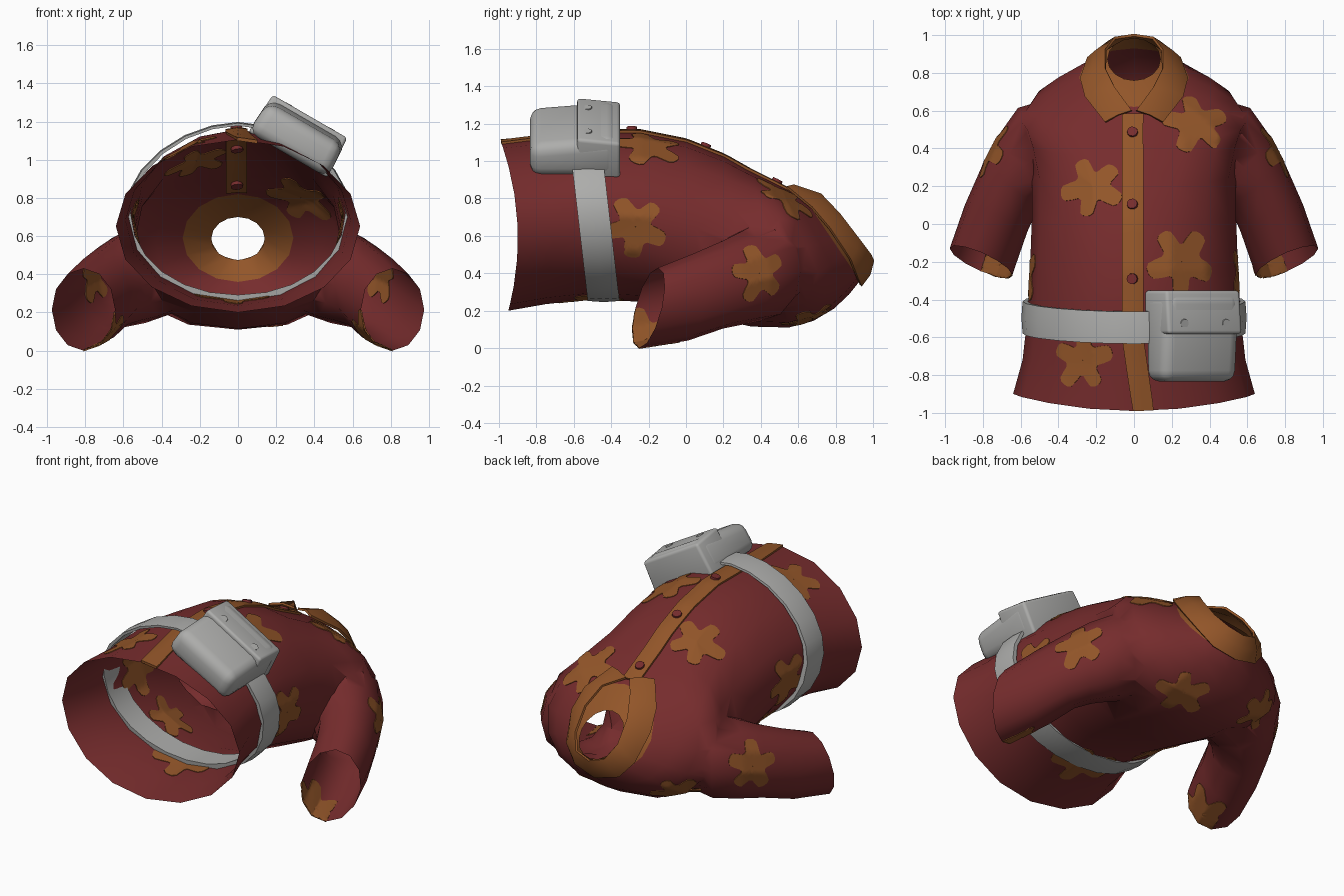
import bpy, bmesh, math
from mathutils import Vector, Matrix
from mathutils.bvhtree import BVHTree

if "Cube" in bpy.data.objects:
    bpy.data.objects.remove(bpy.data.objects["Cube"])

def material(name, rgb):
    m = bpy.data.materials.new(name)
    m.diffuse_color = (*rgb, 1)
    m.use_nodes = True
    m.node_tree.nodes["Principled BSDF"].inputs["Base Color"].default_value = m.diffuse_color
    return m

RED = material("dark_red_cloth", (0.18, 0.025, 0.026))
ORANGE = material("orange_cloth", (0.29, 0.092, 0.022))
GREY = material("grey_canvas", (0.42, 0.42, 0.41))
CAP = material("cap_helper", (0.2, 0.03, 0.03))

def apply_mod(ob, kind, **settings):
    bpy.context.view_layer.objects.active = ob
    mod = ob.modifiers.new(kind, kind)
    for k, v in settings.items():
        setattr(mod, k, v)
    bpy.ops.object.modifier_apply(modifier=mod.name)

def shade(ob, angle=40):
    bpy.ops.object.select_all(action='DESELECT')
    ob.select_set(True)
    bpy.context.view_layer.objects.active = ob
    bpy.ops.object.shade_smooth_by_angle(angle=math.radians(angle))

def finish(name, bm, mats):
    bmesh.ops.recalc_face_normals(bm, faces=bm.faces)
    me = bpy.data.meshes.new(name)
    bm.to_mesh(me)
    bm.free()
    ob = bpy.data.objects.new(name, me)
    bpy.context.collection.objects.link(ob)
    for m in mats:
        me.materials.append(m)
    return ob

def grid(name, rows, mats, closed=False, caps=False, orange_from=99):
    """Loft rows of points; optional fan caps get material slot 2."""
    bm = bmesh.new()
    vs = [[bm.verts.new(p) for p in r] for r in rows]
    n = len(rows[0])
    for i in range(len(vs) - 1):
        for j in range(n if closed else n - 1):
            k = (j + 1) % n
            f = bm.faces.new((vs[i][j], vs[i][k], vs[i + 1][k], vs[i + 1][j]))
            f.material_index = 1 if i >= orange_from else 0
    if caps:
        for r in (vs[0], vs[-1]):
            c = bm.verts.new(sum((v.co for v in r), Vector()) / n)
            for j in range(n):
                bm.faces.new((r[j], r[(j + 1) % n], c)).material_index = 2
    bmesh.ops.remove_doubles(bm, verts=bm.verts, dist=1e-5)
    return finish(name, bm, mats)

def spow(v, p):
    return math.copysign(abs(v) ** p, v)

# Torso: tilted rings (top y, top z, bottom y, bottom z, half width, side bow, squareness)
RINGS = [(-0.99, 1.105, -0.95, 0.20, 0.64, 0.07, 1), (-0.75, 1.13, -0.75, 0.235, 0.59, 0.03, 1),
         (-0.5, 1.158, -0.5, 0.262, 0.565, 0, 0.98), (-0.25, 1.16, -0.2, 0.245, 0.55, 0, 0.96),
         (0.0, 1.11, 0.1, 0.17, 0.54, 0, 0.9), (0.2, 1.03, 0.35, 0.115, 0.54, 0, 0.84),
         (0.35, 0.945, 0.55, 0.11, 0.57, 0, 0.82), (0.43, 0.905, 0.68, 0.145, 0.605, 0, 0.86),
         (0.50, 0.87, 0.79, 0.21, 0.54, 0, 0.92), (0.56, 0.84, 0.87, 0.285, 0.43, 0, 0.96),
         (0.62, 0.82, 0.93, 0.36, 0.29, 0, 1), (0.76, 0.70, 0.985, 0.475, 0.14, 0, 1)]
rows = []
for i, (yt, zt, yb, zb, hw, bow, p) in enumerate(RINGS):
    ring = []
    for j in range(16):
        a = math.tau * j / 16
        # the front half is a little more pointed than the back
        q = p + (0.03, 0.08, 0.1, 0.12, 0.12, 0.1)[i] if i < 6 and 0 < j < 8 else p
        c, s = spow(math.cos(a), q), spow(math.sin(a), q)
        ring.append((hw * c, (yt + yb) / 2 + s * (yt - yb) / 2 + bow * (1 - s * s),
                     (zt + zb) / 2 + s * (zt - zb) / 2))
    rows.append(ring)
CLOTH = [RED, ORANGE, CAP]
shirt = grid("shirt", rows, CLOTH, closed=True, caps=True, orange_from=10)

# Sleeves: (centre, axis x/y, half width, half height, tilt), merged with the torso
SLEEVE = [((0.30, 0.42, 0.45), (1, -0.3), 0.275, 0.24, 0), ((0.485, 0.395, 0.41), (0.85, -0.5), 0.255, 0.265, 0),
          ((0.585, 0.30, 0.375), (0.72, -0.69), 0.21, 0.25, 0),
          ((0.655, 0.20, 0.34), (0.6, -0.8), 0.185, 0.235, 0), ((0.73, 0.03, 0.275), (0.4, -0.92), 0.18, 0.235, 0.02),
          ((0.81, -0.20, 0.215), (0.39, -0.92), 0.18, 0.215, 0.05)]
for side in (-1, 1):
    rows = []
    for c, ax, hw, hh, tilt in SLEEVE:
        d = Vector(ax).normalized()
        rows.append([(side * (c[0] - d.y * hw * math.cos(a)), c[1] + d.x * hw * math.cos(a) + tilt * math.sin(a),
                      c[2] + hh * math.sin(a)) for a in (math.tau * j / 12 for j in range(12))])
    sleeve = grid("sleeve_helper", rows, CLOTH, closed=True, caps=True)
    apply_mod(shirt, 'BOOLEAN', operation='UNION', solver='EXACT', object=sleeve)
    bpy.data.objects.remove(sleeve)

# Open the hem, neck and cuffs
bm = bmesh.new()
bm.from_mesh(shirt.data)
bmesh.ops.delete(bm, geom=[f for f in bm.faces if f.material_index == 2], context='FACES')
bmesh.ops.triangulate(bm, faces=[f for f in bm.faces if len(f.verts) > 4])
bm.to_mesh(shirt.data)
body = BVHTree.FromBMesh(bm)
bm.free()
shirt.data.materials.pop(index=2)
bpy.data.materials.remove(CAP)
shade(shirt, 60)

def drop(x, y):
    """Point and normal on the shirt front under (x, y)."""
    hit = body.ray_cast(Vector((x, y, 3)), Vector((0, 0, -1)))
    return hit[:2] if hit[0] else body.find_nearest(Vector((x, y, 1.11)))[:2]

# Button strip, drifting sideways at the hem
rows = []
for i in range(41):
    y = 0.58 - 1.57 * i / 40
    cx = -0.007 + 0.055 * max(0, (-0.6 - y) / 0.38)
    row = []
    for dx in (-0.055, -0.028, 0, 0.028, 0.055):
        q, n = drop(cx + dx, y)
        row.append(q + n * 0.004)
    rows.append(row)
strip = grid("button_strip", rows, [ORANGE])
apply_mod(strip, 'SOLIDIFY', thickness=0.018, offset=0)
shade(strip)

def button(name, pos, normal, r, mat):
    bm = bmesh.new()
    rot = Vector(normal).to_track_quat('Z', 'Y').to_matrix().to_4x4()
    bmesh.ops.create_cone(bm, cap_ends=True, segments=10, radius1=r, radius2=r * 0.85, depth=0.05,
                          matrix=Matrix.Translation(pos) @ rot)
    shade(finish(name, bm, [mat]))

for y in (0.48, 0.10, -0.29):
    q, n = drop(-0.007, y)
    button("shirt_button", q, n, 0.033, RED)

# Folded collar: neck edge, raised fold and outer edge resting on the shirt
INNER = [(0, 1.0, 0.47), (0.10, 0.985, 0.50), (0.15, 0.92, 0.585), (0.15, 0.82, 0.715), (0.10, 0.72, 0.82),
         (0.012, 0.60, 0.85)]
OUTER = [(0, 0.92, 0.345), (0.15, 0.90, 0.38), (0.225, 0.85, 0.47), (0.27, 0.75, 0.62), (0.25, 0.66, 0.76),
         (0.15, 0.53, 0.86)]
half = []
for i, (a, b) in enumerate(zip(INNER, OUTER)):
    q, n = drop(b[0], b[1]) if i > 3 else body.find_nearest(Vector(b))[:2]
    a, b = Vector(a), q + n * 0.02
    half.append((a, a.lerp(b, 0.5) + n * 0.015, b))
flip = lambda v: Vector((-v.x, v.y, v.z))
cols = [tuple(map(flip, c)) for c in reversed(half[1:])] + half
collar = grid("collar", cols, [ORANGE])
apply_mod(collar, 'SOLIDIFY', thickness=0.014, offset=0)
shade(collar)

# Flower print: thin plates wrapped on the cloth (seed point, look direction, size, turn)
UP, DOWN, LEFT, RIGHT = (0, 0, -1), (0, 0, 1), (1, 0, 0), (-1, 0, 0)
FLOWERS = [((-0.22, 0.2, 3), UP, 0.18, 0.3), ((0.33, 0.53, 3), UP, 0.19, 1.0), ((0.25, -0.2, 3), UP, 0.2, 0.2),
           ((-0.27, -0.72, 3), UP, 0.17, 0.9), ((3, 0.39, 0.4), RIGHT, 0.17, 0.2), ((-3, 0.39, 0.4), LEFT, 0.17, 0.5),
           ((3, -0.27, 0.65), RIGHT, 0.18, 0.4), ((-3, -0.27, 0.65), LEFT, 0.18, 0.0),
           ((0.18, 0.66, -3), DOWN, 0.17, 0.2), ((-0.4, 0.68, -3), DOWN, 0.16, 0.7),
           ((-0.35, -0.2, -3), DOWN, 0.16, 0.9), ((-0.03, -0.5, -3), DOWN, 0.2, 0.3),
           ((0.70, -0.21, -3), DOWN, 0.2, 0.3), ((-0.70, -0.21, -3), DOWN, 0.2, 0.6)]
for seed, look, size, turn in FLOWERS:
    hit, n = body.ray_cast(Vector(seed), Vector(look))[:2]
    if hit is None:
        continue
    u = n.cross(Vector((0, 1, 0.1))).normalized()
    v = n.cross(u)
    rows = []
    for k in range(9):
        ring = []
        for j in range(50):
            a = math.tau * j / 50
            lobe = math.tanh(1.6 * (math.cos(5 * a) + 0.2))
            r = size * (0.01 + 0.99 * k / 8) * (0.74 + 0.25 * lobe + 0.06 * math.cos(2 * a + turn))
            p = hit + u * r * math.cos(a + turn) + v * r * math.sin(a + turn)
            ring.append(body.find_nearest(p)[0])
        rows.append(ring)
    flower = grid("flower_print", rows, [ORANGE], closed=True)
    apply_mod(flower, 'SOLIDIFY', thickness=0.008, offset=0)
    shade(flower, 60)

# Belt: slanted band that shows through the cloth only at the back
rows = []
for da, dy in ((0, -0.085), (0.006, 0), (0, 0.085), (-1, 0.085), (-1, -0.085), (0, -0.085)):
    ring = []
    for j in range(24):
        a = math.tau * j / 24
        q = 1.09 if j < 12 else 0.97
        off = da if da >= 0 else -0.027 + 0.013 * math.sin(a)
        z = 0.722 + (0.47 + off) * spow(math.sin(a), q)
        ring.append(((0.59 + off) * spow(math.cos(a), q), -0.495 - 0.116 * (z - 0.722) + dy, z))
    rows.append(ring)
shade(grid("belt", rows, [GREY], closed=True))

# Belt pouch, tilted to follow the body
TILT = Matrix.Translation((0.32, 0, 1.127)) @ Matrix.Rotation(math.radians(30), 4, 'Y')

def pouch_box(name, size, y, bevel, front, back):
    """Box with its outer face height scaled at the front and back ends."""
    bm = bmesh.new()
    bmesh.ops.create_cube(bm, size=1)
    for vert in bm.verts:
        x, yy, z = vert.co
        k = (front if yy < 0 else back) if z > 0 else 1
        vert.co = Vector((x * size[0] * (0.97 if z > 0 else 1.03), yy * size[1] + y, z * size[2] * k))
    ob = finish(name, bm, [GREY])
    apply_mod(ob, 'BEVEL', width=bevel, segments=3)
    ob.data.transform(TILT)
    shade(ob)

pouch_box("pouch", (0.47, 0.47, 0.235), -0.60, 0.06, 0.58, 0.95)
pouch_box("pouch_flap", (0.465, 0.23, 0.235), -0.467, 0.018, 1.0, 0.78)
for x in (-0.125, 0.13):
    button("pouch_stud", TILT @ Vector((x, -0.525, 0.09)), TILT.to_3x3() @ Vector((0, -0.1, 1)), 0.028, GREY)
